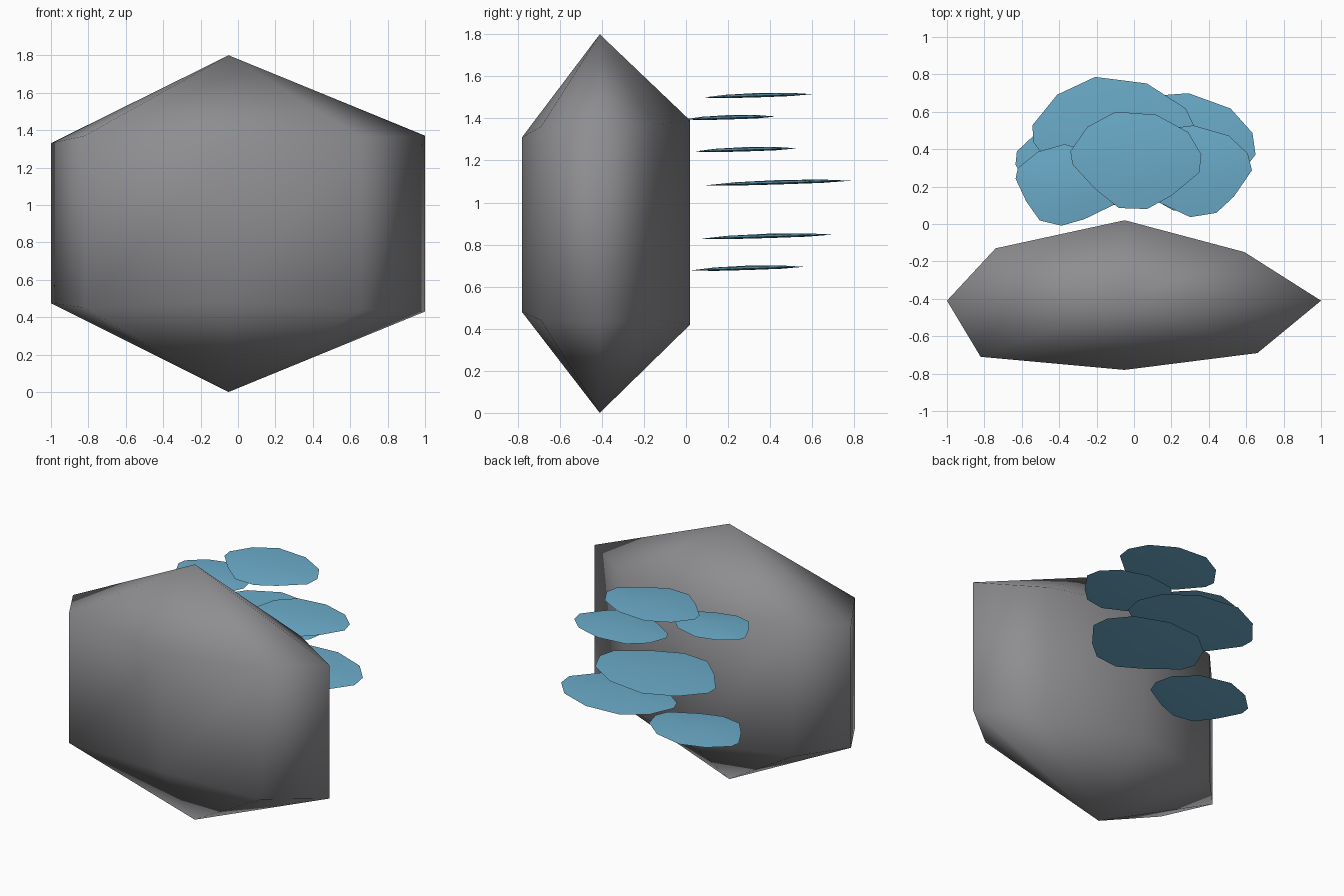
import bpy, bmesh
from math import radians
from mathutils import Matrix, Vector

if "Cube" in bpy.data.objects:
    bpy.data.objects.remove(bpy.data.objects["Cube"])


def paint(obj, name, color):
    mat = bpy.data.materials.get(name) or bpy.data.materials.new(name)
    mat.diffuse_color = color
    mat.use_nodes = True
    mat.node_tree.nodes["Principled BSDF"].inputs["Base Color"].default_value = mat.diffuse_color
    obj.data.materials.append(mat)


def stacked_rings(name, bottom, rings, top, sharp_rings=()):
    """Closed solid: bottom point, rings of equal count, top point; smooth shaded."""
    bm = bmesh.new()
    lo, hi = bm.verts.new(bottom), bm.verts.new(top)
    rows = [[bm.verts.new(p) for p in ring] for ring in rings]
    n = len(rows[0])
    for i in range(n):
        j = (i + 1) % n
        bm.faces.new((lo, rows[0][j], rows[0][i]))
        for a, b in zip(rows, rows[1:]):
            bm.faces.new((a[i], a[j], b[j], b[i]))
        bm.faces.new((hi, rows[-1][i], rows[-1][j]))
    for r in sharp_rings:
        for i in range(n):
            bm.edges.get((rows[r][i], rows[r][(i + 1) % n])).smooth = False
    bmesh.ops.recalc_face_normals(bm, faces=bm.faces)
    for f in bm.faces:
        f.smooth = True
    mesh = bpy.data.meshes.new(name)
    bm.to_mesh(mesh)
    bm.free()
    obj = bpy.data.objects.new(name, mesh)
    bpy.context.collection.objects.link(obj)
    return obj


# Rock: uneven eight-sided barrel with pointed ends (x, y, low z, high z)
corners = [(1.0, -0.41, 0.43, 1.37), (0.59, -0.15, 0.44, 1.37),
           (-0.05, 0.02, 0.42, 1.39), (-0.74, -0.13, 0.45, 1.36),
           (-1.0, -0.41, 0.475, 1.33), (-0.82, -0.71, 0.45, 1.37),
           (-0.05, -0.78, 0.48, 1.31), (0.66, -0.69, 0.44, 1.36)]
rock = stacked_rings("rock", (-0.05, -0.41, 0),
                     [[(x, y, lo) for x, y, lo, hi in corners],
                      [(x, y, hi) for x, y, lo, hi in corners]],
                     (-0.05, -0.41, 1.8))
paint(rock, "rock_grey", (0.27, 0.27, 0.285, 1))

# Shelf caps: thin tilted lenses sharing one uneven outline, crisp at the rim
outline = [(1, .12), (.8, .58), (.31, .94), (-.31, 1), (-.74, .69), (-1, .19),
           (-.97, -.08), (-.63, -.58), (-.26, -.98), (.17, -1), (.54, -.73), (.97, -.25)]


def shelf_cap(name, x, y, z, rx, ry, turn):
    spin = Matrix.Rotation(radians(turn), 2)
    unit = [spin @ Vector(p) for p in outline]

    def ring(scale, height):
        return [(rx * scale * p.x, ry * scale * p.y, height) for p in unit]
    cap = stacked_rings(name, (0, 0, -0.007),
                        [ring(0.6, -0.006), ring(1, 0), ring(0.6, 0.010)],
                        (0, 0, 0.014), sharp_rings=(1,))
    cap.location = (x, y, z)
    cap.rotation_euler.x = radians(1.8)
    paint(cap, "cap_blue", (0.15, 0.42, 0.60, 1))


caps = [(0.01, 0.34, 1.507, 0.35, 0.26, 0),
        (-0.36, 0.205, 1.402, 0.285, 0.212, -15),
        (0.30, 0.285, 1.250, 0.33, 0.245, 15),
        (-0.10, 0.44, 1.093, 0.45, 0.34, -4),
        (0.24, 0.39, 0.838, 0.41, 0.315, 11),
        (-0.30, 0.29, 0.686, 0.345, 0.26, -11)]
for i, c in enumerate(caps, 1):
    shelf_cap(f"shelf_cap_{i}", *c)
